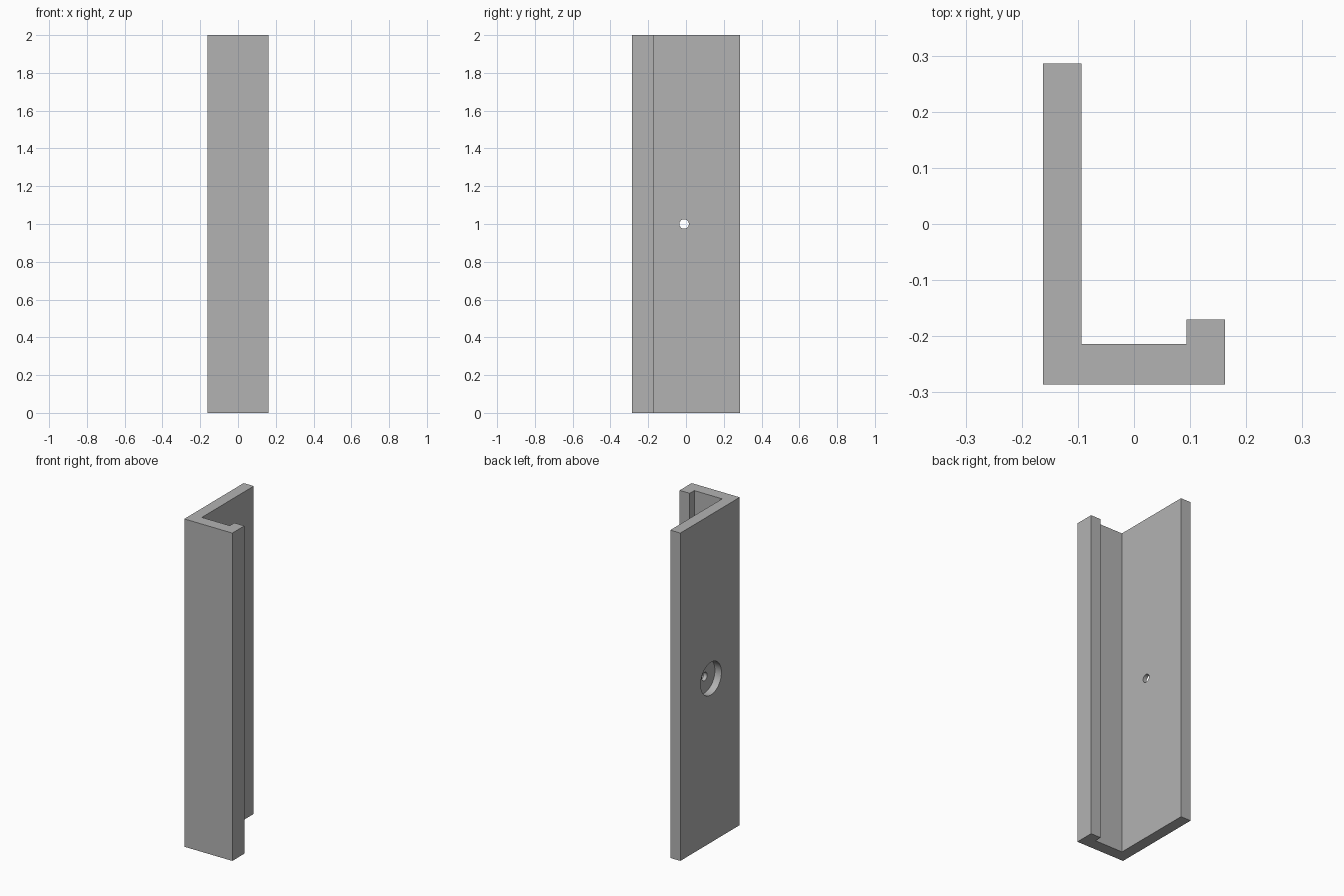
import bpy
import bmesh
from math import pi
from mathutils import Matrix

cube = bpy.data.objects.get("Cube")
if cube:
    bpy.data.objects.remove(cube, do_unlink=True)

HEIGHT = 2.0
HOLE_Y, HOLE_Z = -0.01, 1.0
BACK_X = -0.162

# Single grey finish
grey = bpy.data.materials.new("plain grey")
grey.use_nodes = True
grey.diffuse_color = (0.45, 0.45, 0.45, 1)
grey.node_tree.nodes["Principled BSDF"].inputs["Base Color"].default_value = grey.diffuse_color


def add_object(name, bm):
    bmesh.ops.recalc_face_normals(bm, faces=bm.faces)
    mesh = bpy.data.meshes.new(name)
    bm.to_mesh(mesh)
    bm.free()
    mesh.materials.append(grey)
    obj = bpy.data.objects.new(name, mesh)
    bpy.context.collection.objects.link(obj)
    return obj


def drill(target, name, radius, x0, x1):
    """Cut a round hole along x between x0 and x1."""
    bm = bmesh.new()
    place = Matrix.Translation(((x0 + x1) / 2, HOLE_Y, HOLE_Z)) @ Matrix.Rotation(pi / 2, 4, 'Y')
    bmesh.ops.create_cone(bm, cap_ends=True, segments=48, radius1=radius,
                          radius2=radius, depth=x1 - x0, matrix=place)
    cutter = add_object(name, bm)
    cutter.hide_render = True
    cutter.hide_set(True)
    cutter.display_type = 'WIRE'
    cut = target.modifiers.new(name, 'BOOLEAN')
    cut.operation = 'DIFFERENCE'
    cut.solver = 'EXACT'
    cut.object = cutter


# J-shaped rail: tall wall, short base and a small lip
profile = [(BACK_X, -0.286), (0.162, -0.286), (0.162, -0.17), (0.094, -0.17),
           (0.094, -0.214), (-0.094, -0.214), (-0.094, 0.286), (BACK_X, 0.286)]
bm = bmesh.new()
face = bm.faces.new([bm.verts.new((x, y, 0)) for x, y in profile])
extruded = bmesh.ops.extrude_face_region(bm, geom=[face], use_keep_orig=True)
top = [v for v in extruded["geom"] if isinstance(v, bmesh.types.BMVert)]
bmesh.ops.translate(bm, verts=top, vec=(0, 0, HEIGHT))
rail = add_object("rail", bm)

# Counterbored screw hole through the tall wall
drill(rail, "counterbore_cutter", 0.1, BACK_X - 0.05, BACK_X + 0.044)
drill(rail, "screw_hole_cutter", 0.025, BACK_X - 0.05, -0.05)

# Smooth the round walls, keep the edges crisp
bpy.ops.object.select_all(action='DESELECT')
bpy.context.view_layer.objects.active = rail
rail.select_set(True)
for modifier in list(rail.modifiers):
    bpy.ops.object.modifier_apply(modifier=modifier.name)
bpy.ops.object.shade_smooth_by_angle(angle=pi / 6)
